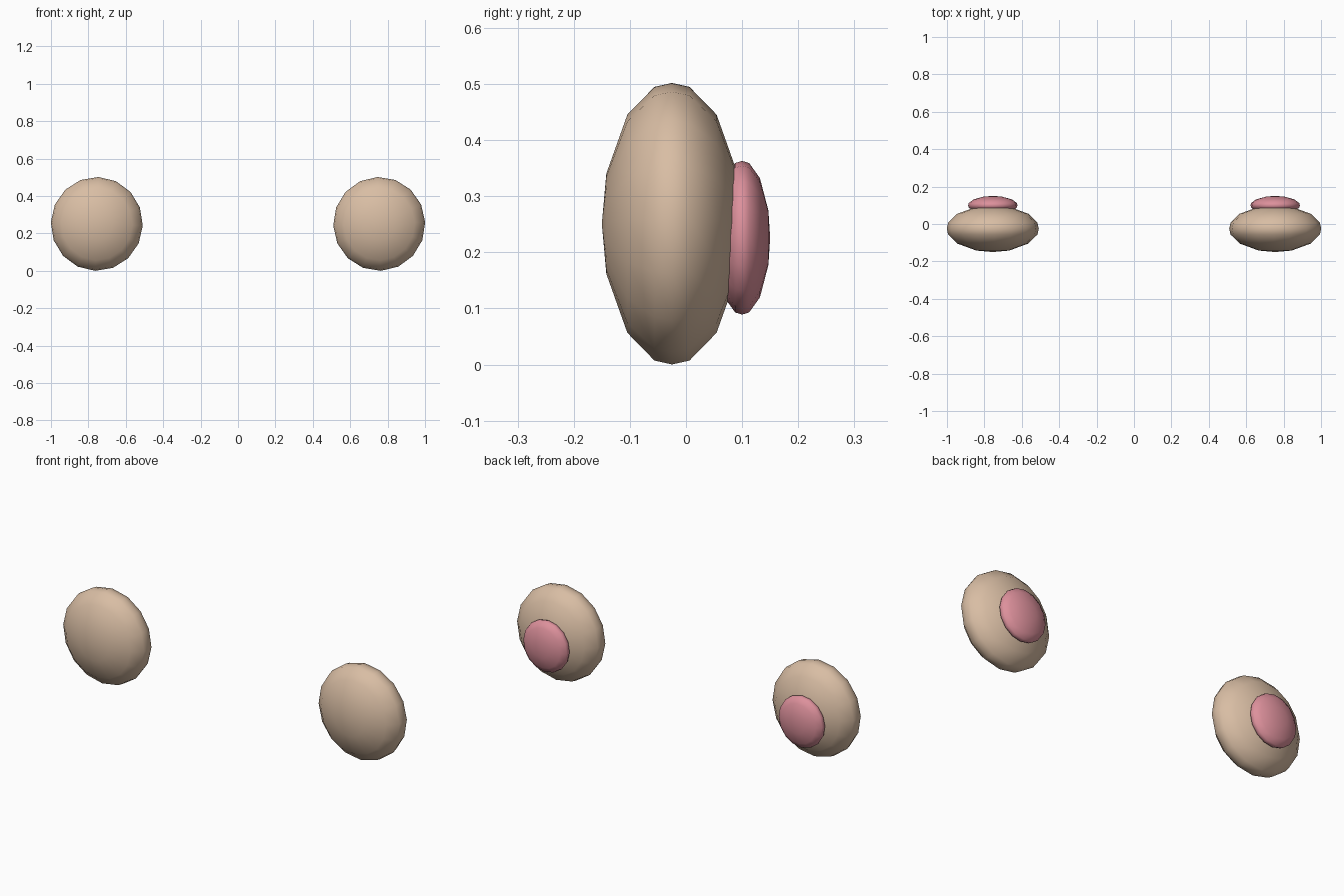
import bpy, bmesh, math
from mathutils import Matrix, Vector

cube = bpy.data.objects.get("Cube")
if cube:
    bpy.data.objects.remove(cube, do_unlink=True)


def make_material(name, rgb):
    mat = bpy.data.materials.new(name)
    mat.use_nodes = True
    mat.diffuse_color = (*rgb, 1)
    mat.node_tree.nodes["Principled BSDF"].inputs["Base Color"].default_value = (*rgb, 1)
    return mat


tan = make_material("tan", (0.69, 0.51, 0.37))
pink = make_material("pink", (0.72, 0.28, 0.33))

# Half outline of a rounded cushion: depth along y, radius along z
half = [(-1, 0), (-0.936, 0.356), (-0.636, 0.775), (-0.25, 0.972), (0, 1)]
profile = half + [(-y, r) for y, r in reversed(half[:-1])]


def cushion(name, centre, radii, side, mat):
    """Spin the outline around y into a sixteen-sided smooth ellipsoid."""
    bm = bmesh.new()
    verts = [bm.verts.new((0, y, r)) for y, r in profile]
    edges = [bm.edges.new(pair) for pair in zip(verts, verts[1:])]
    bmesh.ops.spin(bm, geom=verts + edges, cent=(0, 0, 0), axis=(0, 1, 0),
                   angle=math.tau, steps=16, use_duplicate=False)
    bmesh.ops.remove_doubles(bm, verts=bm.verts, dist=0.001)
    # Slight roll, opposite on the two sides
    roll = Matrix.Rotation(math.radians(-2 * side), 4, 'Y')
    bm.transform(Matrix.Diagonal((*radii, 1)) @ roll)
    bmesh.ops.recalc_face_normals(bm, faces=bm.faces)
    for face in bm.faces:
        face.smooth = True
    mesh = bpy.data.meshes.new(name)
    bm.to_mesh(mesh)
    bm.free()
    mesh.materials.append(mat)
    obj = bpy.data.objects.new(name, mesh)
    obj.location = Vector(centre)
    bpy.context.collection.objects.link(obj)


# Rounded paw with a pad on its back, on each side
for label, side in (("left", 1), ("right", -1)):
    cushion(label + "_paw", (side * 0.755, -0.025, 0.251), (0.246, 0.125, 0.251), side, tan)
    cushion(label + "_pad", (side * 0.755, 0.1, 0.226), (0.132, 0.05, 0.137), side, pink)
